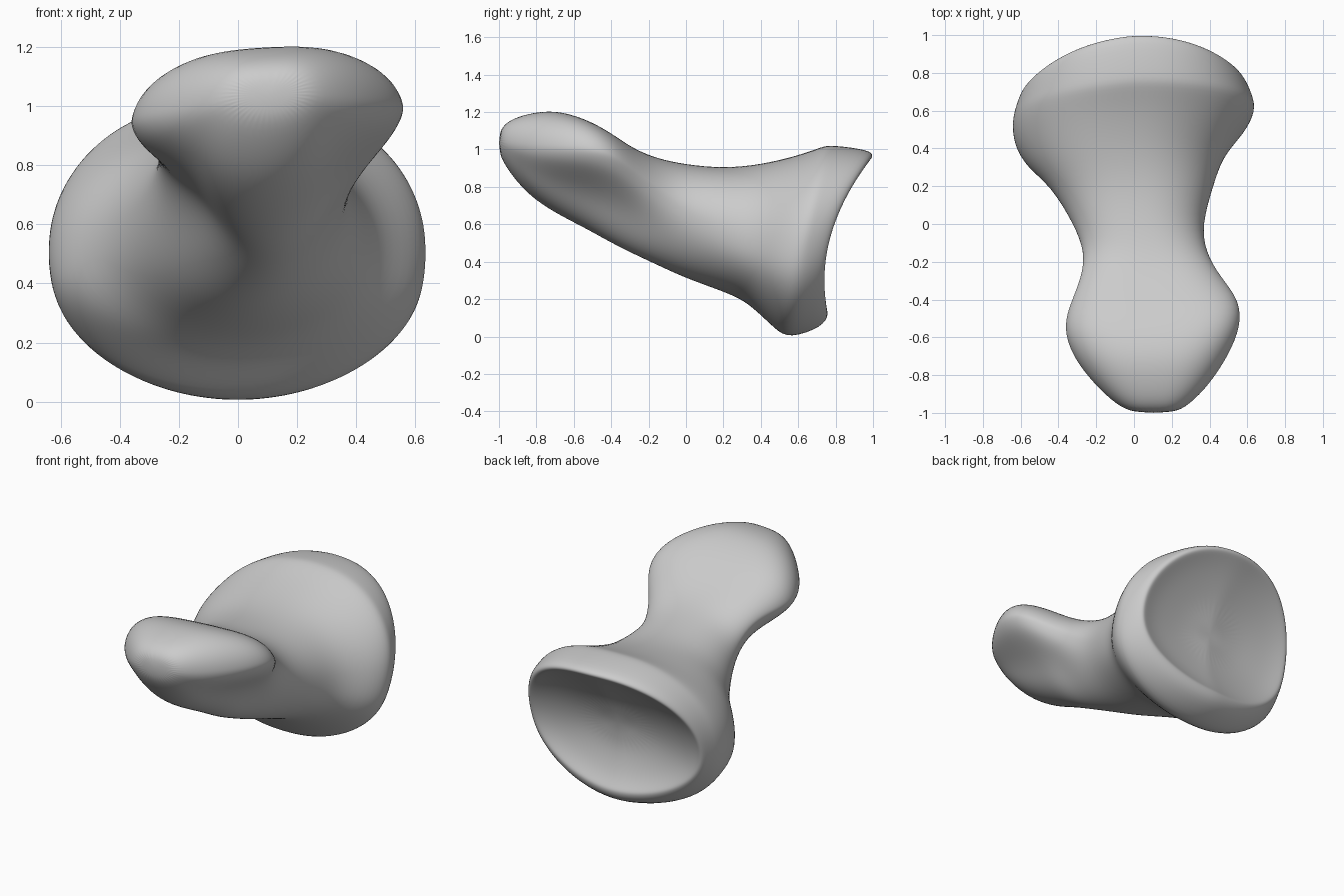
import bpy, bmesh, math

cube = bpy.data.objects.get("Cube")
if cube:
    bpy.data.objects.remove(cube, do_unlink=True)

SIDES = 40

# Bone stations from head to flared base:
# y, shear, left x, right x, top z, bottom z, widest z, core fraction
STATIONS = [
    (-1.0, 0, 0.0, 0.21, 1.09, 0.98, 1.04, 1),
    (-0.96, 0, -0.09, 0.29, 1.15, 0.9, 1.02, 0.95),
    (-0.85, 0, -0.21, 0.4, 1.19, 0.76, 0.99, 0.82),
    (-0.7, 0, -0.33, 0.5, 1.21, 0.66, 0.97, 0.67),
    (-0.54, 0, -0.38, 0.57, 1.185, 0.58, 0.96, 0.58),
    (-0.4, 0, -0.33, 0.56, 1.1, 0.5, 0.94, 0.58),
    (-0.28, 0, -0.28, 0.46, 1.02, 0.44, 0.88, 0.7),
    (-0.15, 0, -0.26, 0.38, 0.95, 0.38, 0.78, 0.92),
    (0.0, 0, -0.32, 0.36, 0.92, 0.31, 0.67, 1),
    (0.2, 0, -0.44, 0.42, 0.9, 0.24, 0.58, 1.03),
    (0.36, 0.12, -0.57, 0.47, 0.92, 0.19, 0.53, 1.06),
    (0.5, 0.25, -0.64, 0.59, 0.97, 0.12, 0.52, 1.06),
    (0.61, 0.26, -0.645, 0.645, 1.02, 0.035, 0.52, 1.06),
    (0.67, 0.22, -0.63, 0.63, 1.025, -0.015, 0.52, 1.06),
]


def section(left, right, top, bottom, mid, core, square=1.0, roll=0.0, dip=0.0):
    """Oval outline; a core below 1 leaves side lobes over a narrow keel."""
    cx, w = (left + right) / 2, (right - left) / 2
    points = []
    for i in range(SIDES):
        a = math.tau * i / SIDES
        c, s = math.cos(a), math.sin(a)
        if s >= 0:
            x = w * math.copysign(abs(c) ** square, c)
            z = mid + (top - mid) * (s - dip * s ** 6)
        else:
            x = w * c * (core + (1 - core) * abs(c) ** 12)
            z = mid + (mid - bottom) * s
        points.append((cx + x, z + roll * x))
    return points


def rim_y(x, z):
    """Curved, skewed face of the hollow joint."""
    return 0.745 + 0.59 * (z - 0.3) ** 2 + 0.13 * min(x, 0)


rings = []
for y, shear, left, right, top, bottom, mid, core in STATIONS:
    head = y < -0.3
    outline = section(left, right, top, bottom, mid, core,
                      0.7 if head else 0.85, 0.06 if head else 0.0,
                      0.12 if -0.6 < y < -0.2 else 0.0)
    skew = 0.1 if y > 0.3 else 0.0
    rings.append([(x, y + shear * (z - mid) + skew * min(x, 0), z)
                  for x, z in outline])

# Outer lip and rim of the joint
for left, right, top, bottom, back in ((-0.615, 0.605, 1.0, 0.05, 0.045),
                                       (-0.595, 0.575, 0.965, 0.12, 0)):
    rings.append([(x, rim_y(x, z) - back, z)
                  for x, z in section(left, right, top, bottom, 0.52, 1.03, 0.85)])

# Shallow dish inside the rim
rim = rings[-1]
for scale, depth in ((0.95, 0.008), (0.8, 0.035), (0.55, 0.06), (0.28, 0.08)):
    rings.append([(x * scale, rim_y(x * scale, 0.55 + (z - 0.55) * scale) - depth,
                   0.55 + (z - 0.55) * scale) for x, y, z in rim])

# Skin the sections
bm = bmesh.new()
loops = [[bm.verts.new(p) for p in ring] for ring in rings]
for a, b in zip(loops, loops[1:]):
    for i in range(SIDES):
        j = (i + 1) % SIDES
        bm.faces.new((a[i], a[j], b[j], b[i]))
bm.faces.new(loops[0])
bm.faces.new(loops[-1])
bmesh.ops.recalc_face_normals(bm, faces=bm.faces)
mesh = bpy.data.meshes.new("bone")
bm.to_mesh(mesh)
bm.free()
bone = bpy.data.objects.new("bone", mesh)
bpy.context.collection.objects.link(bone)

# Smooth surface
sub = bone.modifiers.new("smooth", "SUBSURF")
sub.levels = sub.render_levels = 2
for face in mesh.polygons:
    face.use_smooth = True

# Plain grey finish
grey = bpy.data.materials.new("plain grey")
grey.use_nodes = True
colour = (0.6, 0.6, 0.6, 1)
grey.diffuse_color = colour
grey.node_tree.nodes["Principled BSDF"].inputs["Base Color"].default_value = colour
mesh.materials.append(grey)
